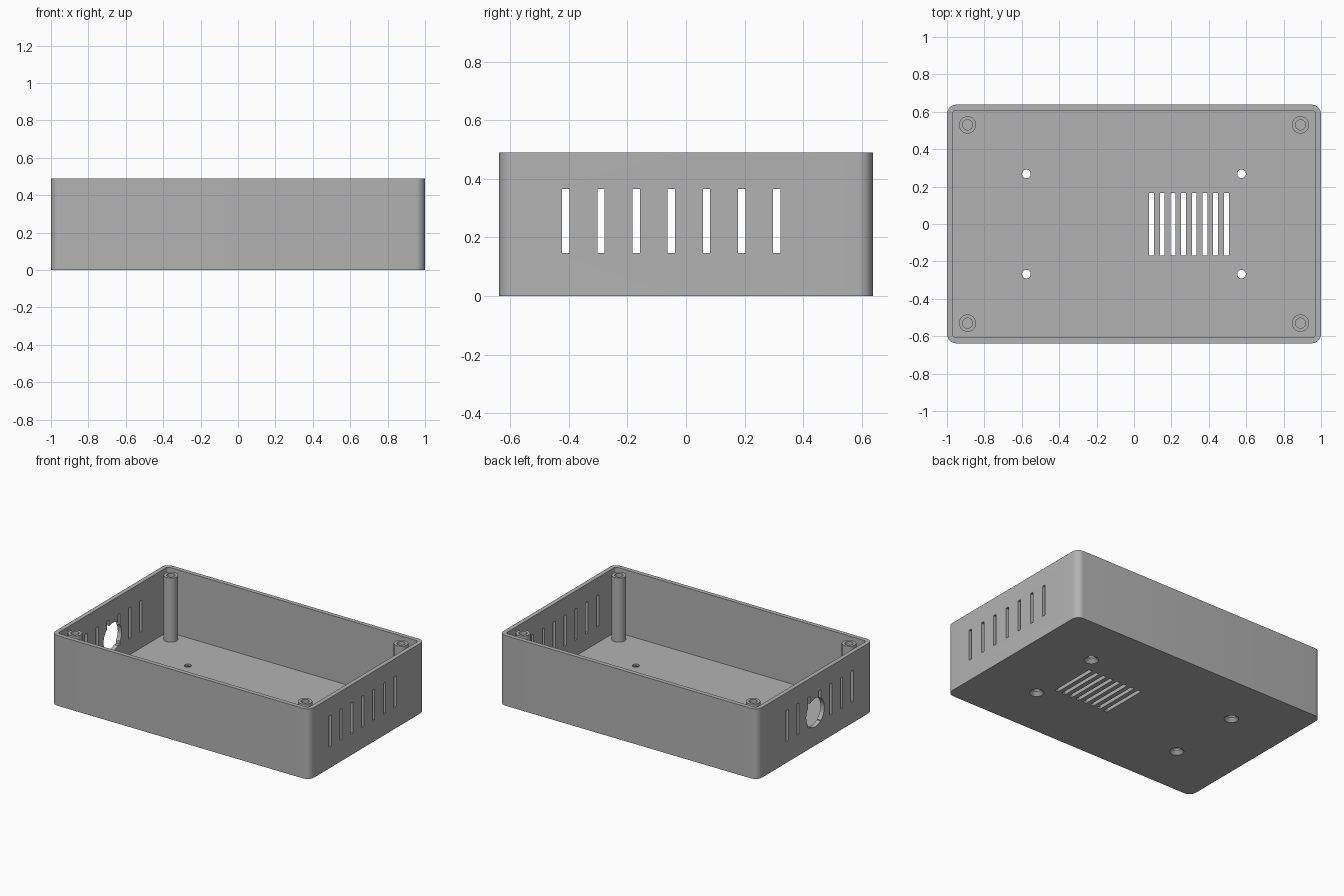
import bpy, bmesh, math
from mathutils import Matrix

if "Cube" in bpy.data.objects:
    bpy.data.objects.remove(bpy.data.objects["Cube"])

HX, HY, H = 1.0, 0.638, 0.49      # half length, half width, height
WALL, FLOOR = 0.03, 0.035

grey = bpy.data.materials.new("case grey")
grey.diffuse_color = (0.45, 0.45, 0.45, 1)
grey.use_nodes = True
grey.node_tree.nodes["Principled BSDF"].inputs["Base Color"].default_value = grey.diffuse_color


def make_object(name, bm):
    bmesh.ops.recalc_face_normals(bm, faces=bm.faces)
    mesh = bpy.data.meshes.new(name)
    bm.to_mesh(mesh)
    bm.free()
    mesh.materials.append(grey)
    obj = bpy.data.objects.new(name, mesh)
    bpy.context.collection.objects.link(obj)
    return obj


def rounded_block(name, hx, hy, r, z0, z1, steps=8):
    """Upright prism with rounded corners."""
    bm = bmesh.new()
    ring = []
    for i, (sx, sy) in enumerate([(1, 1), (-1, 1), (-1, -1), (1, -1)]):
        for k in range(steps + 1):
            a = math.pi / 2 * (i + k / steps)
            ring.append(bm.verts.new((sx * (hx - r) + r * math.cos(a),
                                      sy * (hy - r) + r * math.sin(a), z0)))
    base = bm.faces.new(ring)
    top = bmesh.ops.extrude_face_region(bm, geom=[base])["geom"]
    bmesh.ops.translate(bm, vec=(0, 0, z1 - z0),
                        verts=[v for v in top if isinstance(v, bmesh.types.BMVert)])
    return make_object(name, bm)


def add_box(bm, centre, size):
    bmesh.ops.create_cube(bm, size=1, matrix=Matrix.Translation(centre)
                          @ Matrix.Diagonal((*size, 1)))


def add_cylinder(bm, centre, r1, r2, depth, rotation=Matrix()):
    bmesh.ops.create_cone(bm, cap_ends=True, segments=32, radius1=r1, radius2=r2,
                          depth=depth, matrix=Matrix.Translation(centre) @ rotation)


def cut(target, cutter):
    mod = target.modifiers.new("cut", 'BOOLEAN')
    mod.operation, mod.solver, mod.object = 'DIFFERENCE', 'EXACT', cutter
    bpy.context.view_layer.objects.active = target
    bpy.ops.object.modifier_apply(modifier=mod.name)
    bpy.data.objects.remove(cutter)


def smooth(obj):
    bpy.ops.object.select_all(action='DESELECT')
    obj.select_set(True)
    bpy.context.view_layer.objects.active = obj
    bpy.ops.object.shade_smooth_by_angle(angle=math.radians(30))


# Open tray
case = rounded_block("case", HX, HY, 0.05, 0, H)
cut(case, rounded_block("cavity", HX - WALL, HY - WALL, 0.02, FLOOR, H + 0.1))

# Vertical vent slots in both end walls
bm = bmesh.new()
for side in (-1, 1):
    for i in range(7):
        add_box(bm, (side * HX, -0.41 + 0.12 * i, 0.256), (0.2, 0.025, 0.218))
cut(case, make_object("end_slots", bm))

# Round connector opening in the left wall
bm = bmesh.new()
add_cylinder(bm, (-HX, 0.0, 0.23), 0.1, 0.1, 0.2, Matrix.Rotation(math.pi / 2, 4, 'Y'))
cut(case, make_object("connector_hole", bm))

# Floor grille
bm = bmesh.new()
for i in range(8):
    add_box(bm, (0.094 + 0.0571 * i, -0.002, 0), (0.026, 0.335, 0.2))
cut(case, make_object("floor_grille", bm))

# Floor screw holes, countersunk from below
corners = [(sx, sy) for sx in (-1, 1) for sy in (-1, 1)]
for r1, r2, depth, z in ((0.023, 0.023, 0.2, 0.05), (0.047, 0.021, 0.026, 0.012)):
    bm = bmesh.new()
    for sx, sy in corners:
        add_cylinder(bm, (sx * 0.575, sy * 0.268, z), r1, r2, depth)
    cut(case, make_object("screw_holes", bm))
smooth(case)

# Hollow corner screw posts
for n, (sx, sy) in enumerate(corners, 1):
    x, y, top = sx * 0.89, sy * 0.53, 0.483
    bm = bmesh.new()
    add_cylinder(bm, (x, y, (FLOOR + top) / 2), 0.046, 0.046, top - FLOOR)
    post = make_object(f"screw_post_{n}", bm)
    bm = bmesh.new()
    add_cylinder(bm, (x, y, FLOOR + 0.01 + 0.25), 0.027, 0.027, 0.5)
    cut(post, make_object("bore", bm))
    smooth(post)
